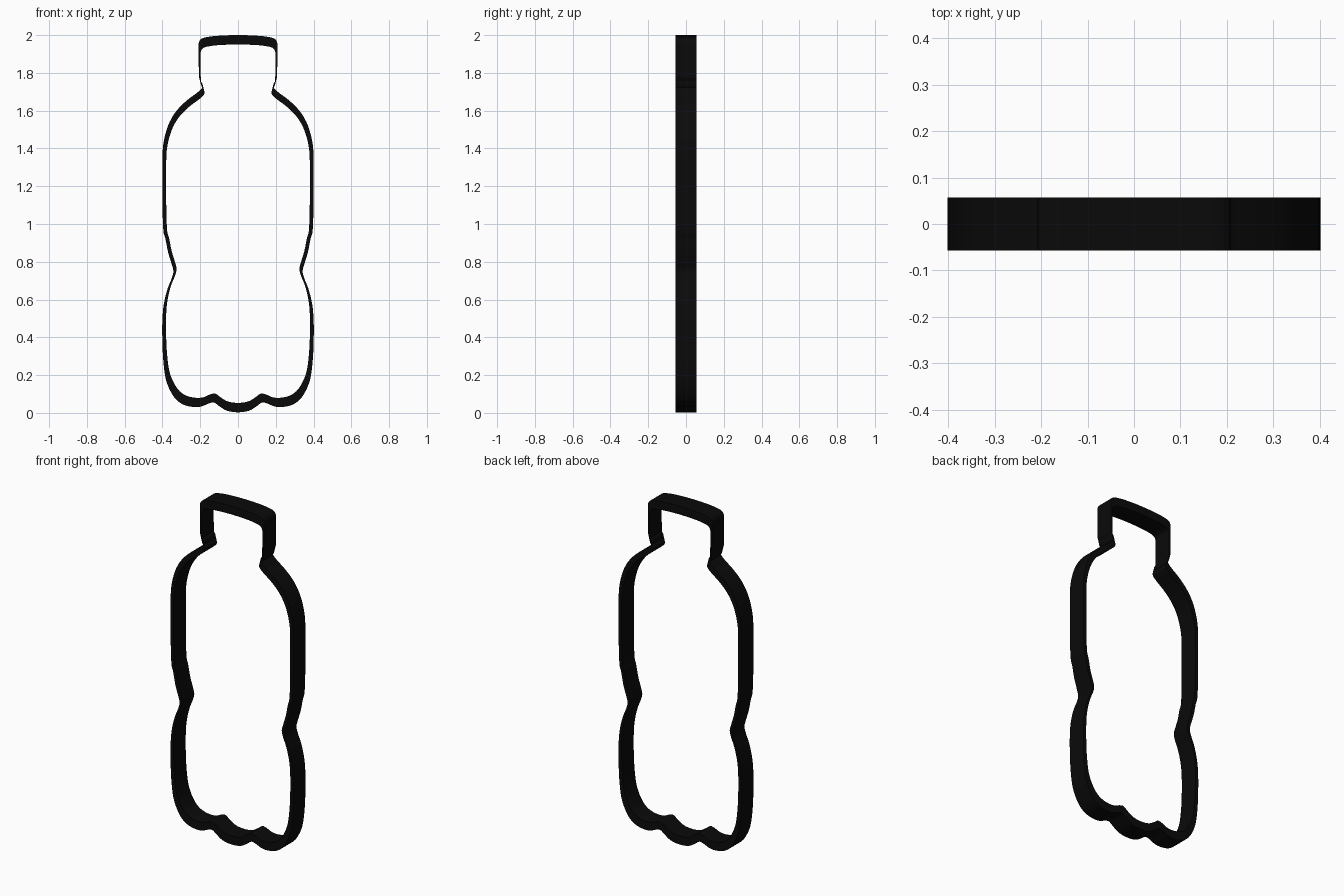
import bpy, bmesh
from mathutils import Vector

if "Cube" in bpy.data.objects:
    bpy.data.objects.remove(bpy.data.objects["Cube"])

# Right half of the bottle outline (x, z), bottom centre to top centre
half = [(0, 0.003), (.06, .012), (.10, .036), (.128, .055), (.155, .05), (.19, .035),
        (.23, .031), (.285, .042), (.325, .068), (.355, .11), (.38, .17), (.393, .25),
        (.40, .36), (.40, .50), (.392, .58), (.372, .66), (.35, .715), (.342, .75),
        (.352, .79), (.37, .85), (.385, .925), (.393, .95), (.398, 1.02), (.40, 1.12),
        (.40, 1.30), (.398, 1.40), (.386, 1.47), (.362, 1.54), (.325, 1.60),
        (.27, 1.655), (.21, 1.70), (.189, 1.722), (.187, 1.738), (.197, 1.757),
        (.206, 1.775), (.207, 1.80), (.209, 1.93), (.207, 1.962), (.195, 1.98),
        (.15, 1.992), (.08, 1.998), (0, 2.0)]
loop = [Vector(p) for p in half] + [Vector((-x, z)) for x, z in half[-2:0:-1]]


def smooth_loop(pts, steps=4):
    """Closed centripetal spline through the points."""
    out, n = [], len(pts)
    for i in range(n):
        p0, p1, p2, p3 = (pts[(i + k) % n] for k in (-1, 0, 1, 2))
        a, b, c = ((q - p).length ** .5 for p, q in ((p0, p1), (p1, p2), (p2, p3)))
        m1 = b * ((p1 - p0) / a - (p2 - p0) / (a + b) + (p2 - p1) / b)
        m2 = b * ((p2 - p1) / b - (p3 - p1) / (b + c) + (p3 - p2) / c)
        for s in range(steps):
            t = s / steps
            out.append(p1 * (2*t**3 - 3*t*t + 1) + m1 * (t**3 - 2*t*t + t)
                       + p2 * (3*t*t - 2*t**3) + m2 * (t**3 - t*t))
    return out


# Wall: the inner outline is the outer one scaled about the centre
outer = smooth_loop(loop)
inner = [Vector((p.x * .95, 1.005 + (p.y - 1.005) * .95)) for p in outer]
DEPTH = .0565
bm = bmesh.new()
rings = [[bm.verts.new((p.x, y, p.y)) for p in pts]
         for pts, y in ((outer, -DEPTH), (outer, DEPTH), (inner, DEPTH), (inner, -DEPTH))]
n = len(outer)
for r in range(4):
    a, b = rings[r], rings[(r + 1) % 4]
    for i in range(n):
        j = (i + 1) % n
        bm.faces.new((a[i], a[j], b[j], b[i]))
bmesh.ops.recalc_face_normals(bm, faces=bm.faces)
mesh = bpy.data.meshes.new("bottle_outline_wall")
bm.to_mesh(mesh)
bm.free()
obj = bpy.data.objects.new("bottle_outline_wall", mesh)
bpy.context.collection.objects.link(obj)

# Black finish and smooth shading with crisp rims
mat = bpy.data.materials.new("black")
mat.diffuse_color = (.003, .003, .003, 1)
mat.use_nodes = True
mat.node_tree.nodes["Principled BSDF"].inputs["Base Color"].default_value = mat.diffuse_color
mesh.materials.append(mat)
bpy.context.view_layer.objects.active = obj
obj.select_set(True)
bpy.ops.object.shade_smooth_by_angle()
